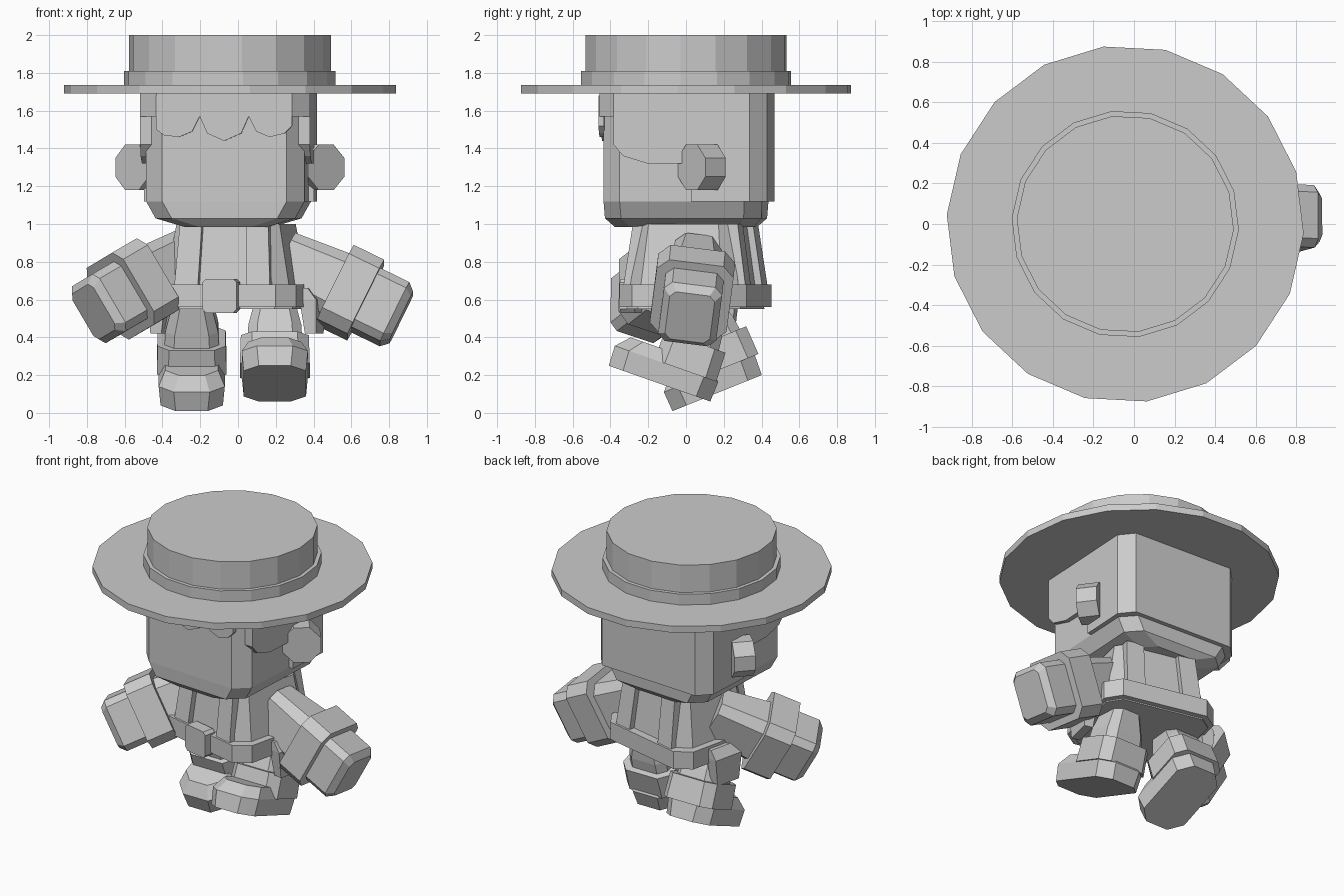
import bpy, bmesh, math
from mathutils import Matrix, Vector

if "Cube" in bpy.data.objects:
    bpy.data.objects.remove(bpy.data.objects["Cube"])

grey = bpy.data.materials.new("plain grey")
grey.diffuse_color = (0.6, 0.6, 0.6, 1)
grey.use_nodes = True
grey.node_tree.nodes["Principled BSDF"].inputs["Base Color"].default_value = grey.diffuse_color


def finish(name, bm, matrix):
    bmesh.ops.recalc_face_normals(bm, faces=bm.faces)
    mesh = bpy.data.meshes.new(name)
    bm.to_mesh(mesh)
    bm.free()
    mesh.materials.append(grey)
    obj = bpy.data.objects.new(name, mesh)
    obj.matrix_world = matrix
    bpy.context.collection.objects.link(obj)
    return obj


def loft(name, rings, matrix):
    """Skin a stack of equal-length point rings and cap both ends."""
    bm = bmesh.new()
    loops = [[bm.verts.new(p) for p in ring] for ring in rings]
    n = len(loops[0])
    for a, b in zip(loops, loops[1:]):
        for i in range(n):
            j = (i + 1) % n
            bm.faces.new((a[i], a[j], b[j], b[i]))
    bm.faces.new(loops[0][::-1])
    bm.faces.new(loops[-1])
    return finish(name, bm, matrix)


def block(name, sections, matrix):
    """Stack of chamfered rectangles: (height, half x, half y, chamfer, centre x, centre y)."""
    rings = []
    for h, hx, hy, c, cx, cy in sections:
        outline = [(hx, -hy + c), (hx, hy - c), (hx - c, hy), (-hx + c, hy),
                   (-hx, hy - c), (-hx, -hy + c), (-hx + c, -hy), (hx - c, -hy)]
        rings.append([(x + cx, y + cy, h) for x, y in outline])
    return loft(name, rings, matrix)


def cylinder(name, sides, r, z0, z1, matrix, phase=0.0):
    ring = [(r * math.cos(phase + i * math.tau / sides),
             r * math.sin(phase + i * math.tau / sides)) for i in range(sides)]
    return loft(name, [[(x, y, z) for x, y in ring] for z in (z0, z1)], matrix)


def frame(origin, side, up, axis):
    m = Matrix((side, up, axis)).transposed().to_4x4()
    m.translation = origin
    return m


# Head with narrowing jaw, turned slightly
head = Matrix.Translation((-0.05, 0, 0)) @ Matrix.Rotation(math.radians(-3), 4, 'Z')
block("head", [(0.985, 0.22, 0.37, 0.08, 0, 0), (1.03, 0.37, 0.415, 0.09, 0, 0),
               (1.12, 0.42, 0.42, 0.09, 0, 0), (1.70, 0.42, 0.42, 0.09, 0, 0)], head)

# Flared eight-sided ears
for s, label in ((1, "right"), (-1, "left")):
    t = math.radians(40)
    axis = Vector((s * math.sin(t), -math.cos(t), 0))
    up = Vector((0, 0, 1))
    m = head @ frame(Vector((s * 0.515, 0.057, 1.30)), up.cross(axis), up, axis)
    cylinder(label + "_ear", 8, 0.13, -0.135, 0, m, math.pi / 8)

# Hair: side panels, back, front band and jagged fringe
side = [(-0.36, 1.70), (-0.36, 1.42), (-0.31, 1.36), (-0.18, 1.32), (0.08, 1.32), (0.08, 1.70)]
loft("side_hair", [[(x, y, z) for y, z in side] for x in (-0.45, 0.45)], head)
back = [(0.45, 0.05), (0.45, 0.36), (0.37, 0.45), (-0.37, 0.45), (-0.45, 0.36), (-0.45, 0.05)]
loft("back_hair", [[(x, y, z) for x, y in back] for z in (1.12, 1.70)], head)
band = [(0.45, -0.3), (0.45, -0.36), (0.36, -0.44), (-0.36, -0.44), (-0.45, -0.36), (-0.45, -0.3)]
loft("front_hair", [[(x, y, z) for x, y in band] for z in (1.57, 1.70)], head)
fringe = [(-0.36, 1.68), (-0.36, 1.50), (-0.32, 1.47), (-0.24, 1.46), (-0.17, 1.49), (-0.13, 1.57),
          (-0.09, 1.48), (0, 1.44), (0.09, 1.48), (0.13, 1.57), (0.17, 1.49), (0.24, 1.46),
          (0.32, 1.48), (0.36, 1.52), (0.36, 1.68)]
loft("fringe", [[(x, y, z) for x, z in fringe] for y in (-0.445, -0.415)], head)

# Round flat hat
hat = Matrix.Translation((-0.043, 0, 0))
for name, r, z0, z1 in (("hat_brim", 0.88, 1.69, 1.735), ("hat_band", 0.56, 1.735, 1.81),
                        ("hat_crown", 0.535, 1.80, 2.0)):
    cylinder(name, 18, r, z0, z1, hat, math.radians(17))

# Torso, belt, buckle, braces and hip pouches share one twisted frame
body = Matrix.Translation((-0.01, 0.05, 0)) @ Matrix.Rotation(math.radians(-13), 4, 'Z')
block("torso", [(0.55, 0.36, 0.31, 0.08, 0, 0), (1.0, 0.28, 0.25, 0.06, 0, 0)], body)
block("belt", [(0.56, 0.385, 0.345, 0.09, 0, 0), (0.68, 0.385, 0.345, 0.09, 0, 0)], body)
block("buckle", [(0.53, 0.075, 0.04, 0, 0, -0.35), (0.55, 0.093, 0.04, 0, 0, -0.35),
                 (0.69, 0.093, 0.04, 0, 0, -0.35), (0.71, 0.075, 0.04, 0, 0, -0.35)], body)
for s, label in ((1, "right"), (-1, "left")):
    for f, place in ((-1, "front"), (1, "back")):
        block(f"{label}_{place}_brace", [(0.58, 0.065, 0.04, 0, s * 0.2, f * 0.305),
                                         (1.0, 0.06, 0.04, 0, s * 0.18, f * 0.245)], body)
    block(label + "_hip_pouch", [(0.42, 0.03, 0.09, 0, s * 0.42, 0.02),
                                 (0.60, 0.045, 0.11, 0, s * 0.41, 0.02),
                                 (0.66, 0.03, 0.11, 0, s * 0.38, 0.02)], body)

# Striding legs: trouser, boot cuff and foot, built upright then tilted
for label, origin, tilt, length in (("left", (-0.245, 0.165, 0.105), 22, 0.255),
                                    ("right", (0.195, -0.14, 0.155), -19.4, 0.285)):
    m = Matrix.Translation(origin) @ Matrix.Rotation(math.radians(tilt), 4, 'X')
    block(label + "_foot", [(0, 0.165, length, 0.08, 0, 0), (0.11, 0.175, length + 0.005, 0.08, 0, 0),
                            (0.18, 0.14, length - 0.06, 0.07, 0, 0)], m)
    block(label + "_boot_cuff", [(0.11, 0.185, 0.175, 0.06, 0, 0.105),
                                 (0.27, 0.18, 0.17, 0.06, 0, 0.105)], m)
    block(label + "_trouser", [(0.25, 0.145, 0.14, 0.05, 0, 0.1), (0.34, 0.14, 0.13, 0.05, 0, 0.1),
                               (0.5, 0.10, 0.10, 0.04, 0, 0.09)], m)

# Arms: sleeve, wide cuff and mitten hand along a shoulder-to-fist axis
for label, start, end, roll in (("right", (0.29, 0.05, 0.785), (0.865, 0.02, 0.505), -8),
                                ("left", (-0.31, 0.05, 0.80), (-0.765, -0.29, 0.535), 18)):
    start, end = Vector(start), Vector(end)
    axis = (end - start).normalized()
    lateral = Vector((0, 0, 1)).cross(axis).normalized()
    m = frame(start, lateral, axis.cross(lateral), axis) @ Matrix.Rotation(math.radians(roll), 4, 'Z')
    tip = (end - start).length
    block(label + "_sleeve", [(-0.06, 0.12, 0.15, 0.05, 0, 0), (0.3, 0.16, 0.18, 0.06, 0, 0)], m)
    block(label + "_cuff", [(0.25, 0.205, 0.22, 0.06, 0, 0), (0.43, 0.205, 0.22, 0.06, 0, 0)], m)
    block(label + "_hand", [(0.4, 0.155, 0.175, 0.04, 0, 0), (tip - 0.04, 0.155, 0.175, 0.04, 0, 0),
                            (tip, 0.12, 0.14, 0.03, 0, 0)], m)
